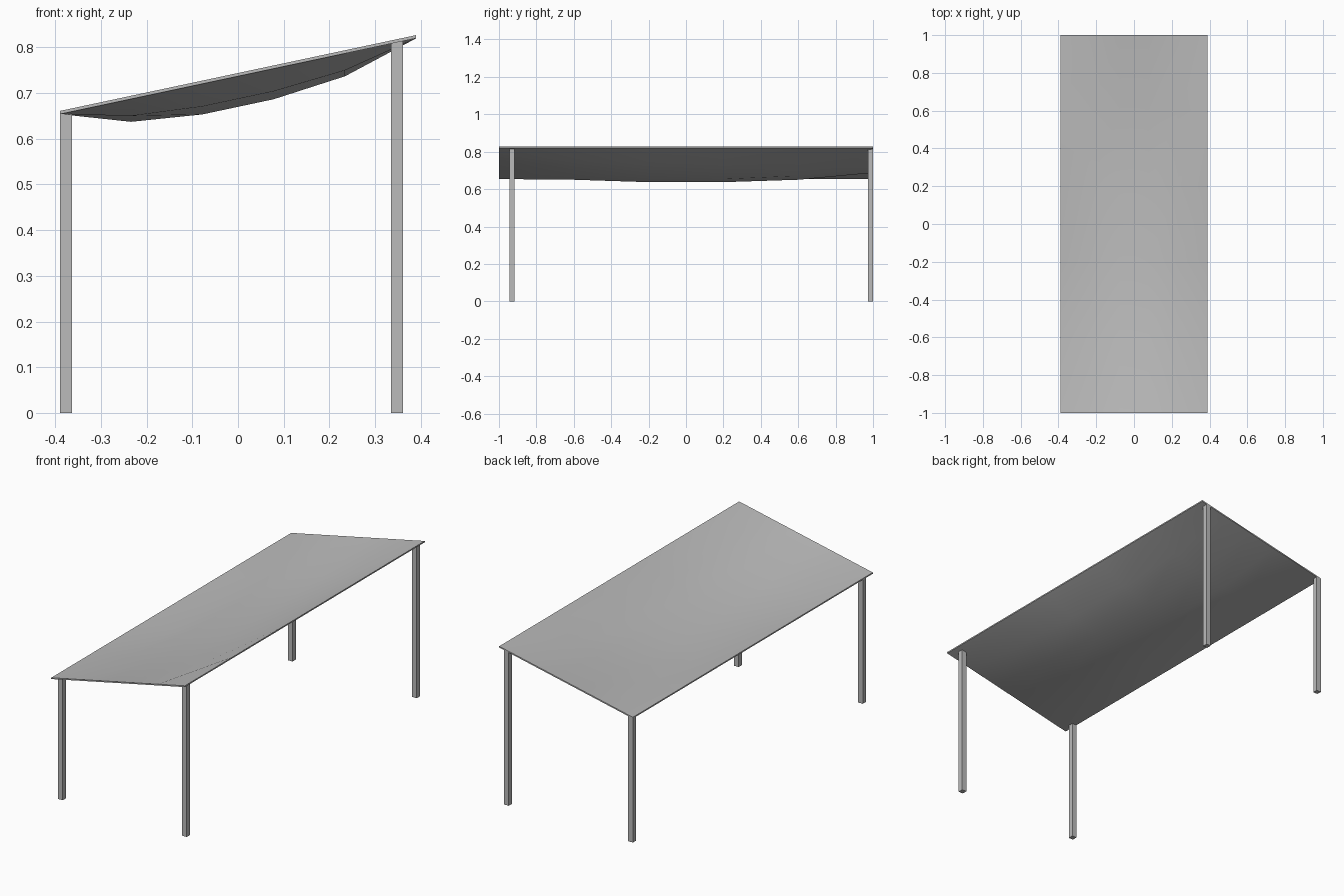
import bpy, bmesh, math

cube = bpy.data.objects.get("Cube")
if cube:
    bpy.data.objects.remove(cube, do_unlink=True)

HALF_W, HALF_L, CELLS = 0.39, 1.0, 5
LOW, HIGH, THICK = 0.661, 0.827, 0.007
LEG = 0.027

grey = bpy.data.materials.new("light grey")
grey.use_nodes = True
grey.diffuse_color = (0.5, 0.5, 0.5, 1)
grey.node_tree.nodes["Principled BSDF"].inputs["Base Color"].default_value = (0.5, 0.5, 0.5, 1)


def add_object(name, bm):
    bmesh.ops.recalc_face_normals(bm, faces=bm.faces)
    mesh = bpy.data.meshes.new(name)
    bm.to_mesh(mesh)
    bm.free()
    mesh.materials.append(grey)
    obj = bpy.data.objects.new(name, mesh)
    bpy.context.collection.objects.link(obj)
    return obj


def edge_height(x):
    return LOW + (HIGH - LOW) * (x + HALF_W) / (2 * HALF_W)


# Sagging sheet: straight sloped borders, deepest in the middle
sag_across = (0, 0.05, 0.067, 0.067, 0.05, 0)
sag_along = (0, 0.74, 1, 1, 0.74, 0)
bm = bmesh.new()
rows = []
for j in range(CELLS + 1):
    y = HALF_L * (2 * j / CELLS - 1)
    row = []
    for i in range(CELLS + 1):
        x = HALF_W * (2 * i / CELLS - 1)
        row.append(bm.verts.new((x, y, edge_height(x) - sag_across[i] * sag_along[j])))
    rows.append(row)
for a, b in zip(rows, rows[1:]):
    for i in range(CELLS):
        bm.faces.new((a[i], a[i + 1], b[i + 1], b[i]))

# Underside and rim
ext = bmesh.ops.extrude_face_region(bm, geom=bm.faces[:], use_keep_orig=True)
lower = [v for v in ext["geom"] if isinstance(v, bmesh.types.BMVert)]
bmesh.ops.translate(bm, verts=lower, vec=(0, 0, -THICK))
canopy = add_object("canopy", bm)
bpy.ops.object.select_all(action="DESELECT")
canopy.select_set(True)
bpy.context.view_layer.objects.active = canopy
bpy.ops.object.shade_smooth_by_angle(angle=math.radians(40))

# Square legs, with tops cut to the slope of the canopy
for side, x in (("right", -HALF_W + LEG / 2), ("left", 0.348)):
    for end, y in (("front", -0.93), ("back", HALF_L - LEG / 2)):
        bm = bmesh.new()
        bmesh.ops.create_cube(bm, size=1)
        for v in bm.verts:
            px, py = x + v.co.x * LEG, y + v.co.y * LEG
            v.co = (px, py, edge_height(px) - THICK if v.co.z > 0 else 0)
        add_object(f"{end}_{side}_leg", bm)
